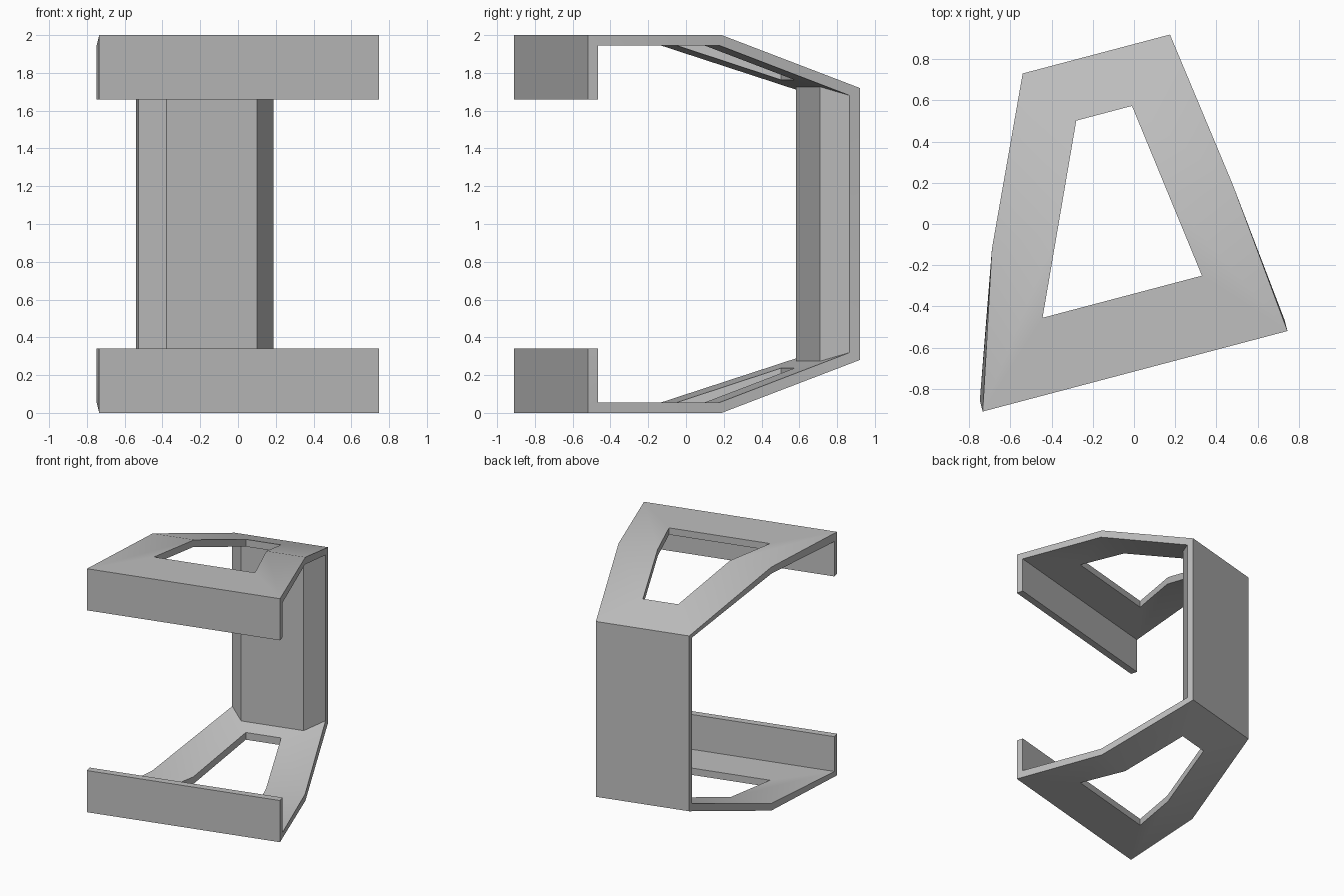
import bpy, bmesh, math

cube = bpy.data.objects.get("Cube")
if cube:
    bpy.data.objects.remove(cube, do_unlink=True)

TURN = math.radians(14.8)   # the whole bracket is turned about z
T = 0.056                   # sheet thickness
FRONT, BEND, BACK = -0.693, 0.06, 0.845
RISE, LIP = 0.28, 0.342     # height of the sloped part, height of the front lip

grey = bpy.data.materials.new("light grey")
grey.use_nodes = True
colour = (0.52, 0.52, 0.52, 1)
grey.diffuse_color = colour
grey.node_tree.nodes["Principled BSDF"].inputs["Base Color"].default_value = colour


def loft(name, rings):
    """Closed solid skinned over a list of four-point rings."""
    bm = bmesh.new()
    loops = [[bm.verts.new(p) for p in ring] for ring in rings]
    for a, b in zip(loops, loops[1:]):
        for i in range(4):
            j = (i + 1) % 4
            bm.faces.new((a[i], a[j], b[j], b[i]))
    bm.faces.new(loops[0])
    bm.faces.new(loops[-1])
    bmesh.ops.recalc_face_normals(bm, faces=bm.faces)
    mesh = bpy.data.meshes.new(name)
    bm.to_mesh(mesh)
    bm.free()
    mesh.materials.append(grey)
    obj = bpy.data.objects.new(name, mesh)
    obj.rotation_euler.z = TURN
    bpy.context.collection.objects.link(obj)
    return obj


def prism(name, outline, z_low, z_high):
    """Upright prism; each outline point may have its own end heights."""
    return loft(name, [[(x, y, z) for (x, y), z in zip(outline, zs)]
                       for zs in (z_low, z_high)])


# Folded sheet: left and right edge, outer (y, z), inner (y, z)
slope = math.atan2(RISE, BACK - BEND)


def inner_slope_z(y):
    return (y - BEND) * math.tan(slope) + T / math.cos(slope)


half = [
    (-0.943, 0.588, (FRONT, LIP), (FRONT + T, LIP)),
    (-0.943, 0.588, (FRONT, 0), (FRONT + T, T)),
    (-0.698, 0.513, (BEND, 0), (BEND - T * math.tan(slope / 2), T)),
    (-0.336, 0.404, (BACK, RISE), (BACK - T, inner_slope_z(BACK - T))),
]
flipped = [(l, r, (o[0], 2 - o[1]), (i[0], 2 - i[1])) for l, r, o, i in reversed(half)]
rings = [[(l, *o), (r, *o), (r, *i), (l, *i)] for l, r, o, i in half + flipped]
frame = loft("folded_frame", rings)

# Tapered window through both end plates
window = prism("window_cutter",
               [(-0.546, -0.327), (0.255, -0.327), (0.137, 0.557), (-0.143, 0.557)],
               [-0.2] * 4, [2.2] * 4)
window.hide_render = True
cut = frame.modifiers.new("windows", 'BOOLEAN')
cut.object = window
cut.operation = 'DIFFERENCE'
cut.solver = 'EXACT'
bpy.context.view_layer.update()
bpy.ops.object.select_all(action='DESELECT')
bpy.context.view_layer.objects.active = frame
frame.select_set(True)
bpy.ops.object.modifier_apply(modifier=cut.name)
bpy.data.objects.remove(window, do_unlink=True)
bpy.ops.object.shade_smooth_by_angle(angle=math.radians(30))

# Bevelled pad on the inside of the back panel, following the sloped plates
pad = [(-0.336, BACK - T), (0.404, BACK - T), (0.278, 0.661), (-0.218, 0.661)]
low = [inner_slope_z(y) for _, y in pad]
prism("back_pad", pad, low, [2 - z for z in low])
